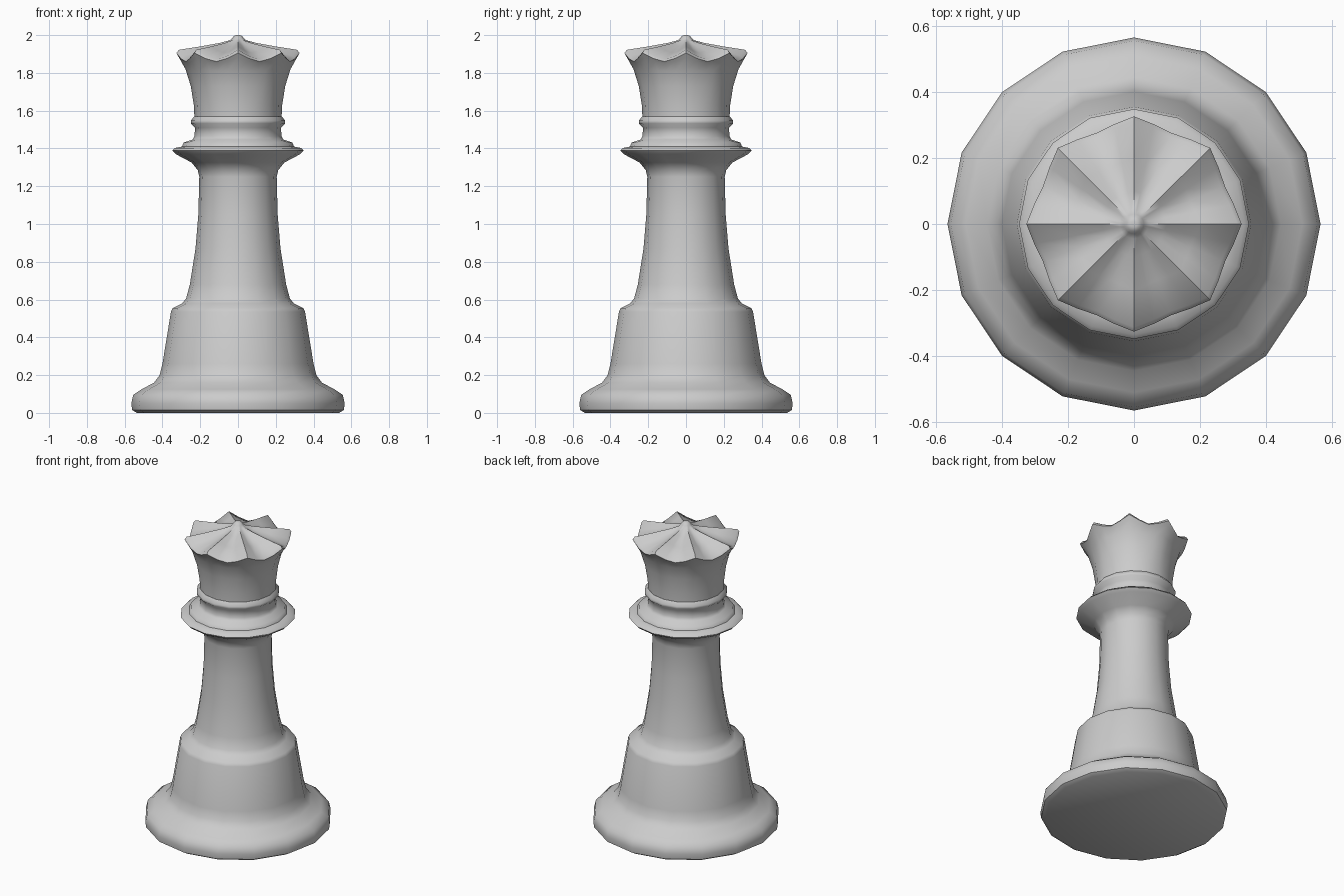
import bpy, bmesh, math

if "Cube" in bpy.data.objects:
    bpy.data.objects.remove(bpy.data.objects["Cube"])

def lathe(name, rings, sides, shape=None, angle=50):
    """Skin a stack of rings; shape(i, ring) returns (radius, z) of vertex i."""
    bm = bmesh.new()
    shape = shape or (lambda i, ring: ring[:2])
    loops = []
    for ring in rings:
        loop = []
        for i in range(sides):
            r, z = shape(i, ring)
            a = 2 * math.pi * i / sides
            loop.append(bm.verts.new((r * math.cos(a), r * math.sin(a), z)))
        loops.append(loop)
    for lo, hi in zip(loops, loops[1:]):
        for i in range(sides):
            j = (i + 1) % sides
            bm.faces.new((lo[i], lo[j], hi[j], hi[i]))
    bm.faces.new(loops[0][::-1])
    bm.faces.new(loops[-1])
    me = bpy.data.meshes.new(name)
    bm.to_mesh(me)
    bm.free()
    ob = bpy.data.objects.new(name, me)
    bpy.context.collection.objects.link(ob)
    bpy.ops.object.select_all(action='DESELECT')
    ob.select_set(True)
    bpy.context.view_layer.objects.active = ob
    bpy.ops.object.shade_smooth_by_angle(angle=math.radians(angle))
    return ob

# Foot, drum, stem and collar: 16-sided turned profile (radius, z)
body = [
    (0.535, 0), (0.56, 0.015), (0.565, 0.05), (0.555, 0.095), (0.51, 0.125),
    (0.445, 0.16), (0.415, 0.20), (0.40, 0.26), (0.355, 0.535), (0.345, 0.555),
    (0.295, 0.58), (0.275, 0.605), (0.255, 0.68), (0.225, 0.87), (0.21, 1.05),
    (0.205, 1.25), (0.213, 1.285), (0.245, 1.325), (0.33, 1.37), (0.348, 1.388),
    (0.335, 1.402), (0.297, 1.41), (0.287, 1.432), (0.24, 1.447), (0.23, 1.465),
    (0.228, 1.51), (0.25, 1.533), (0.25, 1.547), (0.232, 1.57)]
lathe("body", body, 16)

# Crown: eight points with dipped valleys (radius, z, pointedness, valley drop)
crown = [
    (0.231, 1.57, 0, 0), (0.234, 1.63, 0, 0), (0.25, 1.73, 0.15, 0),
    (0.278, 1.82, 0.5, 0.01), (0.312, 1.88, 0.9, 0.03), (0.326, 1.905, 1, 0.045),
    (0.313, 1.922, 1, 0.05), (0.20, 1.94, 1, 0.035), (0.10, 1.958, 0.8, 0.018),
    (0.045, 1.972, 0.3, 0.005), (0.03, 1.983, 0, 0), (0.022, 1.995, 0, 0),
    (0.01, 2.0, 0, 0)]
POINT = [1, 0.945, 0.915, 0.945]
DROP = [0, 0.65, 1, 0.65]

def crown_shape(i, ring):
    r, z, t, d = ring
    plain = math.cos(math.pi / 16) if i % 2 else 1   # lies on the 16-gon
    return r * ((1 - t) * plain + t * POINT[i % 4]), z - d * DROP[i % 4]

lathe("crown", crown, 32, crown_shape, 60)
